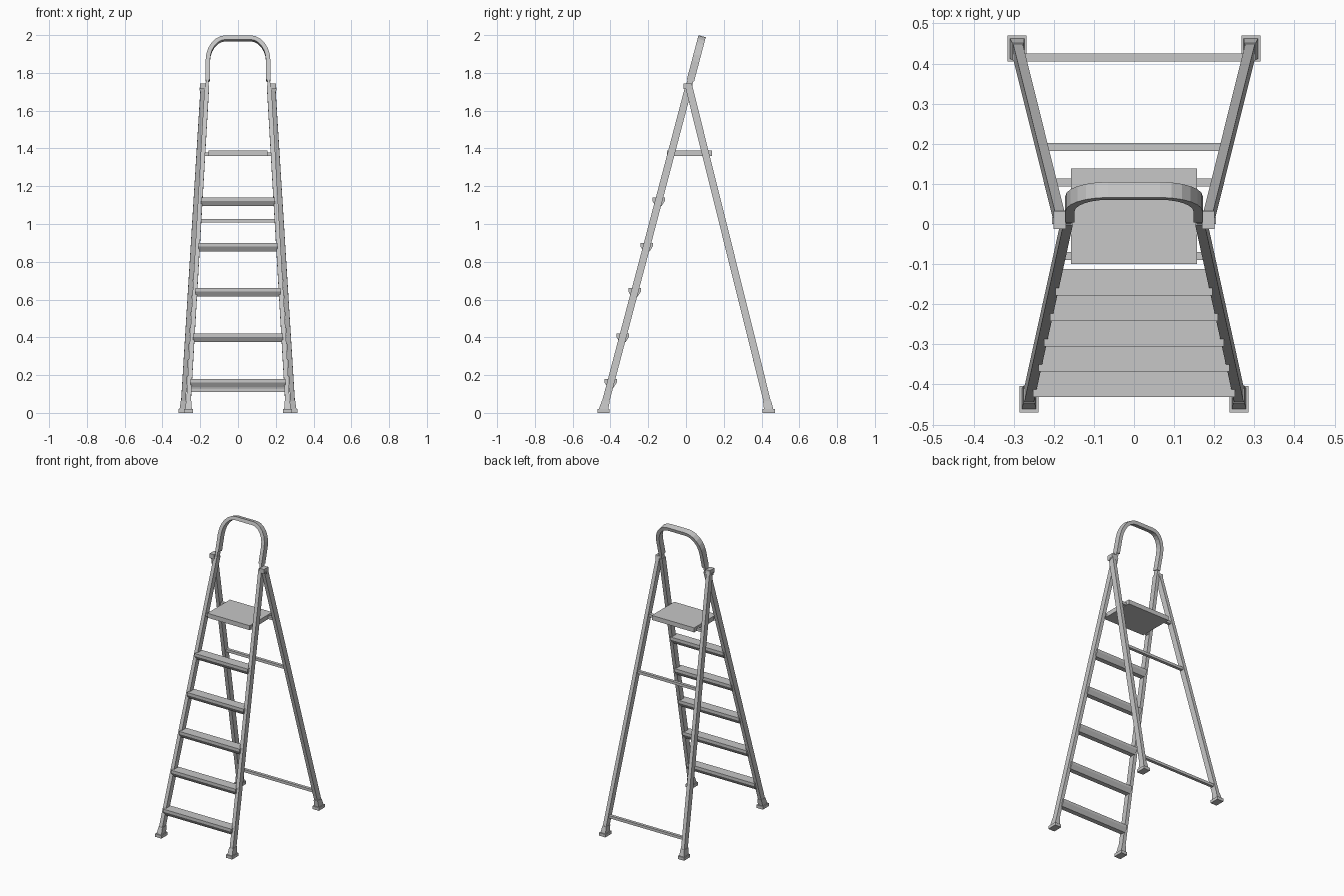
import bpy
import bmesh
from math import cos, sin, pi
from mathutils import Vector

cube = bpy.data.objects.get("Cube")
if cube:
    bpy.data.objects.remove(cube, do_unlink=True)

metal = bpy.data.materials.new("light grey metal")
metal.use_nodes = True
grey = (0.57, 0.57, 0.57, 1)
metal.diffuse_color = grey
metal.node_tree.nodes["Principled BSDF"].inputs["Base Color"].default_value = grey


def loft(name, rings, closed_ends=True):
    """Skin a list of equal-length point rings into one object."""
    bm = bmesh.new()
    loops = [[bm.verts.new(p) for p in ring] for ring in rings]
    n = len(loops[0])
    for a, b in zip(loops, loops[1:]):
        for i in range(n):
            j = (i + 1) % n
            bm.faces.new((a[i], a[j], b[j], b[i]))
    if closed_ends:
        bm.faces.new(loops[0])
        bm.faces.new(loops[-1])
    bmesh.ops.recalc_face_normals(bm, faces=bm.faces)
    mesh = bpy.data.meshes.new(name)
    bm.to_mesh(mesh)
    bm.free()
    mesh.materials.append(metal)
    obj = bpy.data.objects.new(name, mesh)
    bpy.context.collection.objects.link(obj)
    return obj


def rect(c, u, v, w, d):
    c = Vector(c)
    return [c + u * (w / 2 * a) + v * (d / 2 * b)
            for a, b in ((-1, -1), (1, -1), (1, 1), (-1, 1))]


X, Y, Z = Vector((1, 0, 0)), Vector((0, 1, 0)), Vector((0, 0, 1))


def beam(name, p, q, w, d):
    """Rectangular bar from p to q, square to its own axis."""
    axis = (Vector(q) - Vector(p)).normalized()
    v = axis.cross(X).normalized()
    u = v.cross(axis)
    return loft(name, [rect(p, u, v, w, d), rect(q, u, v, w, d)])


def box(name, c, size):
    c = Vector(c)
    h = Z * (size[2] / 2)
    return loft(name, [rect(c - h, X, Y, *size[:2]), rect(c + h, X, Y, *size[:2])])


def bar(name, half, y, z, d, h):
    box(name, (0, y, z), (2 * half, d, h))


def front(z):
    """Centre of the left front rail at a height."""
    return Vector((0.265 - 0.058 * z, -0.441 + 0.264 * z, z))


def rear(z):
    """Centre of the left rear leg at a height."""
    return Vector((0.293 - 0.062 * z, 0.445 - 0.249 * z, z))


def flip(p, s):
    return Vector((p.x * s, p.y, p.z))


# Rails, feet and pivots on both sides
for side, s in (("left", 1), ("right", -1)):
    for part, line, top, foot in (
            ("front_rail", front, 1.73, (0.262, -0.437)),
            ("rear_leg", rear, 1.73, (0.2915, 0.4375))):
        beam(f"{part}_{side}", flip(line(0.03), s), flip(line(top), s), 0.024, 0.038)
        f = Vector((foot[0] * s, foot[1], 0.01))
        box(f"{part}_foot_{side}", f, (0.047, 0.065, 0.02))
        loft(f"{part}_foot_sleeve_{side}", [
            rect(f + Z * 0.009, X, Y, 0.036, 0.05),
            rect(flip(line(0.062), s), X, Y, 0.028, 0.043)])
    box(f"hinge_cap_{side}", (0.185 * s, 0.01, 1.73), (0.032, 0.046, 0.03))
    box(f"hinge_pin_{side}", (0.18 * s, 0.008, 1.715), (0.05, 0.016, 0.016))
    hoop_foot = flip(front(1.69), s)
    beam(f"hoop_insert_{side}", hoop_foot,
         (0.16 * s, front(1.79).y, 1.79), 0.015, 0.032)
    # Pins holding the platform
    for part, line in (("front", front), ("rear", rear)):
        p = line(1.37)
        box(f"platform_pin_{part}_{side}", ((0.15 + p.x) / 2 * s, p.y, p.z),
            (p.x - 0.15, 0.02, 0.018))

# Hand hoop swept in the plane of the front rails
slope = Vector((0, 0.264, 1)).normalized()
across = X.cross(slope)
half, low, bend, peak, rx = 0.16, 1.76, 1.86, 1.983, 0.095
arc = [(half - rx + rx * cos(t), bend + (peak - bend) * sin(t))
       for t in (pi / 2 * i / 6 for i in range(7))]
path = [(half, low)] + arc
path += [(-x, z) for x, z in reversed(path)]
rings = []
for i, (x, z) in enumerate(path):
    a, b = path[max(i - 1, 0)], path[min(i + 1, len(path) - 1)]
    tangent = (X * (b[0] - a[0]) + slope * (b[1] - a[1])).normalized()
    normal = across.cross(tangent).normalized()
    rings.append(rect((x, front(z).y, z), normal, across, 0.023, 0.04))
loft("hand_hoop", rings)

# Platform
box("platform", (0, 0.019, 1.375), (0.314, 0.238, 0.03))

# Steps: flat tread with a tapered underside
profile = ((-0.033, 0), (0.033, 0), (0.033, -0.018), (0.016, -0.045),
           (-0.016, -0.045), (-0.033, -0.018))
for i in range(5):
    z = 0.18 + 0.24 * i
    c = front(z - 0.02)
    reach = c.x - 0.004
    loft(f"step_{i + 1}", [[(x, c.y + dy, z + dz) for dy, dz in profile]
                           for x in (-reach, reach)])

# Rear cross bars
for name, z in (("lower", 0.12), ("upper", 1.017)):
    p = rear(z)
    bar(f"rear_crossbar_{name}", p.x, p.y, z, 0.02, 0.018)
